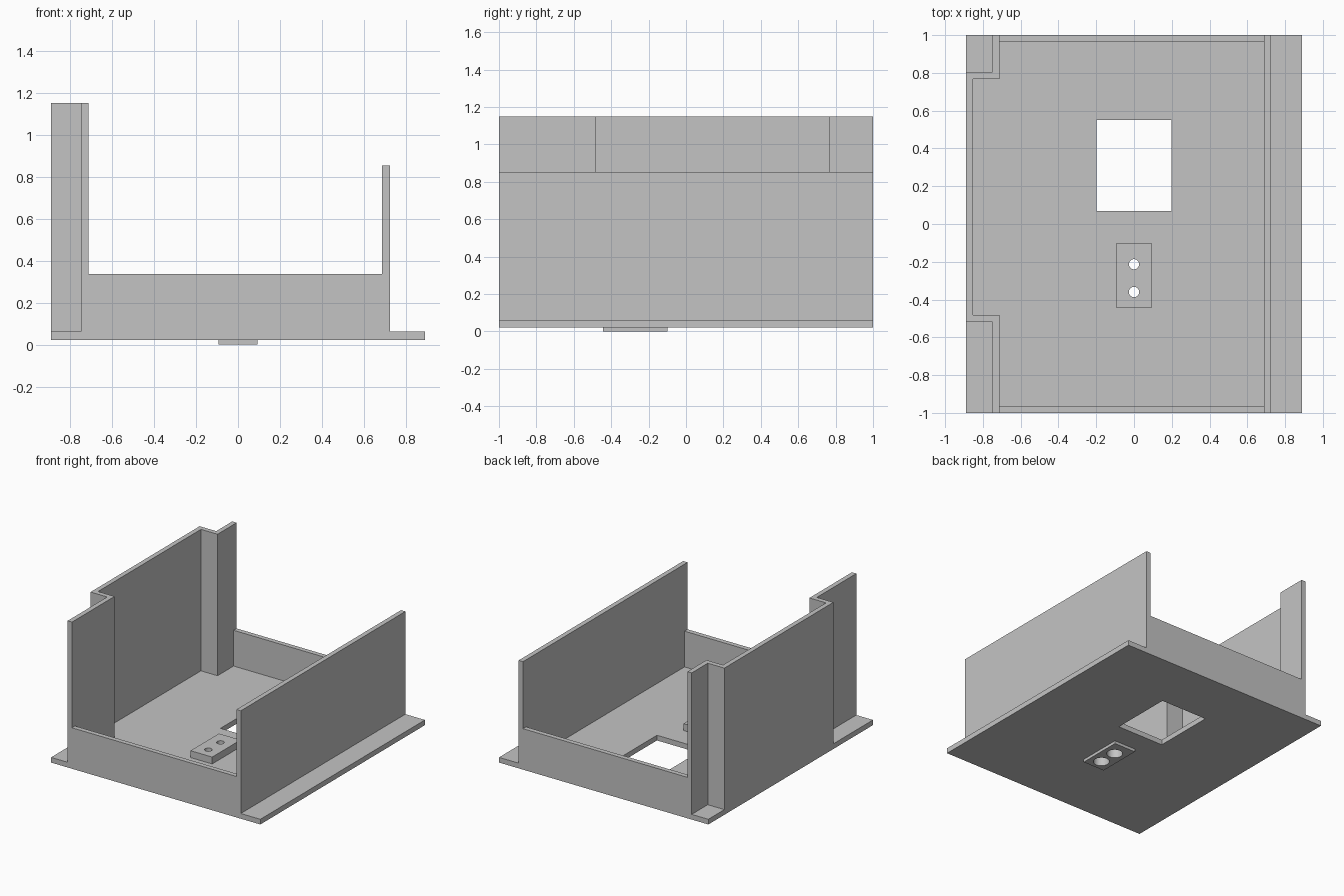
import bpy, bmesh, math

default = bpy.data.objects.get("Cube")
if default:
    bpy.data.objects.remove(default, do_unlink=True)

grey = bpy.data.materials.new("plain_grey")
grey.use_nodes = True
GREY = (0.55, 0.55, 0.55, 1)
grey.diffuse_color = GREY
grey.node_tree.nodes["Principled BSDF"].inputs["Base Color"].default_value = GREY


def prism(name, outline, z0, z1):
    """Extrude a flat outline from z0 up to z1."""
    bm = bmesh.new()
    base = bm.faces.new([bm.verts.new((x, y, z0)) for x, y in outline])
    top = bmesh.ops.extrude_face_region(bm, geom=[base])["geom"]
    verts = [v for v in top if isinstance(v, bmesh.types.BMVert)]
    bmesh.ops.translate(bm, verts=verts, vec=(0, 0, z1 - z0))
    bmesh.ops.recalc_face_normals(bm, faces=bm.faces)
    mesh = bpy.data.meshes.new(name)
    bm.to_mesh(mesh)
    bm.free()
    mesh.materials.append(grey)
    obj = bpy.data.objects.new(name, mesh)
    bpy.context.collection.objects.link(obj)
    return obj


def box(name, x0, x1, y0, y1, z0, z1):
    return prism(name, [(x0, y0), (x1, y0), (x1, y1), (x0, y1)], z0, z1)


def cylinder(name, y, radius, z0, z1, sides=32):
    turn = [math.tau * i / sides for i in range(sides)]
    return prism(name, [(radius * math.cos(a), y + radius * math.sin(a)) for a in turn], z0, z1)


def cut(target, cutter):
    """Subtract the cutter and discard it."""
    cutter.hide_render = True
    mod = target.modifiers.new("cut", "BOOLEAN")
    mod.operation = "DIFFERENCE"
    mod.solver = "EXACT"
    mod.object = cutter
    bpy.context.view_layer.objects.active = target
    bpy.ops.object.modifier_apply(modifier=mod.name)
    bpy.data.objects.remove(cutter, do_unlink=True)


HALF = 0.89                       # half width of the plate
UNDER, FLOOR = 0.022, 0.062       # plate bottom and top
LOW, MID, TALL = 0.337, 0.852, 1.15
T = 0.037                         # wall thickness
INNER, SIDE = -0.712, 0.687       # inner faces of the side walls
BLOCK = (-0.092, 0.092, -0.445, -0.1)

# Base plate with a window and a seat for the mounting block
plate = box("base_plate", -HALF, HALF, -1, 1, UNDER, FLOOR)
cut(plate, box("window_cutter", -0.198, 0.198, 0.07, 0.55, -0.1, 0.2))
cut(plate, box("seat_cutter", *BLOCK, -0.1, 0.2))

# Low end walls
box("front_wall", INNER, SIDE, -1, -1 + T, FLOOR, LOW)
box("back_wall", INNER, SIDE, 1 - T, 1, FLOOR, LOW)

# Plain side wall
box("left_wall", SIDE, SIDE + T, -1, 1, FLOOR, MID)

# Tall side wall that steps outward between its two ends
FRONT_STEP, BACK_STEP = -0.483, 0.768
inside = [(INNER, -1), (INNER, FRONT_STEP), (-HALF + T, FRONT_STEP),
          (-HALF + T, BACK_STEP), (INNER, BACK_STEP), (INNER, 1)]
outside = [(INNER - T, 1), (INNER - T, BACK_STEP + T), (-HALF, BACK_STEP + T),
           (-HALF, FRONT_STEP - T), (INNER - T, FRONT_STEP - T), (INNER - T, -1)]
prism("right_stepped_wall", inside + outside, FLOOR, TALL)

# Mounting block with two counterbored holes
block = box("mounting_block", *BLOCK, 0, 0.115)
for y in (-0.213, -0.36):
    cut(block, cylinder("bore_cutter", y, 0.057, -0.1, 0.07))
    cut(block, cylinder("hole_cutter", y, 0.027, -0.1, 0.2))
bpy.ops.object.select_all(action="DESELECT")
block.select_set(True)
bpy.context.view_layer.objects.active = block
bpy.ops.object.shade_smooth_by_angle(angle=math.radians(30))
